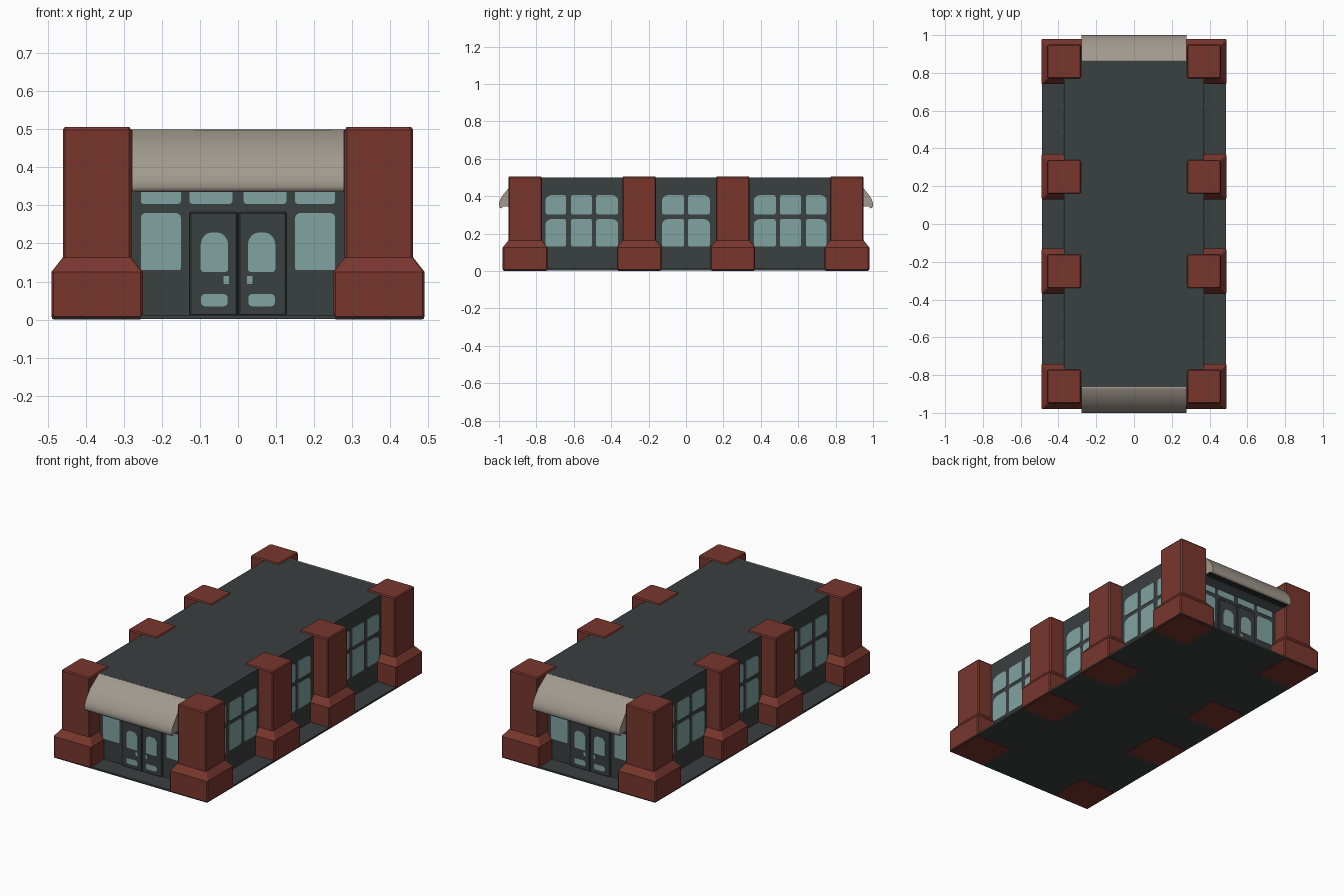
import bpy, bmesh, math
from mathutils import Vector

if "Cube" in bpy.data.objects:
    bpy.data.objects.remove(bpy.data.objects["Cube"])


def material(name, rgb):
    m = bpy.data.materials.new(name)
    m.diffuse_color = (*rgb, 1)
    m.use_nodes = True
    m.node_tree.nodes["Principled BSDF"].inputs["Base Color"].default_value = m.diffuse_color
    return m


SLATE = material("dark slate", (0.042, 0.050, 0.050))
BRICK = material("brick red", (0.190, 0.037, 0.027))
CANVAS = material("awning canvas", (0.36, 0.32, 0.27))
GLASS = material("pale glass", (0.22, 0.37, 0.355))


def finish(name, bm, *mats):
    bmesh.ops.recalc_face_normals(bm, faces=bm.faces)
    me = bpy.data.meshes.new(name)
    bm.to_mesh(me)
    bm.free()
    ob = bpy.data.objects.new(name, me)
    bpy.context.collection.objects.link(ob)
    for m in mats:
        me.materials.append(m)
    return ob


def prism(bm, pts, offset):
    """Extrude a closed outline along an offset vector."""
    f = bm.faces.new([bm.verts.new(p) for p in pts])
    ext = bmesh.ops.extrude_face_region(bm, geom=[f], use_keep_orig=True)
    new = [v for v in ext["geom"] if isinstance(v, bmesh.types.BMVert)]
    bmesh.ops.translate(bm, verts=new, vec=offset)


def box(name, lo, hi, mat, bevel=0):
    bm = bmesh.new()
    prism(bm, [(lo[0], lo[1], lo[2]), (hi[0], lo[1], lo[2]),
               (hi[0], hi[1], lo[2]), (lo[0], hi[1], lo[2])],
          Vector((0, 0, hi[2] - lo[2])))
    if bevel:
        bmesh.ops.bevel(bm, geom=bm.edges[:], offset=bevel, segments=1, affect='EDGES')
    return finish(name, bm, mat)


def pane(u0, u1, v0, v1, bottom, top_left, top_right):
    """Rounded window outline; each top corner has its own (width, height) radius."""
    corners = [(u1, v0, -1, 1, (bottom, bottom), -90), (u1, v1, -1, -1, top_right, 0),
               (u0, v1, 1, -1, top_left, 90), (u0, v0, 1, 1, (bottom, bottom), 180)]
    out = []
    for u, v, su, sv, (ru, rv), start in corners:
        for i in range(5):
            a = math.radians(start + i * 22.5)
            out.append((u + su * ru + ru * math.cos(a), v + sv * rv + rv * math.sin(a)))
    return out


# main hall and ground slab
box("ground_slab", (-0.488, -0.978, 0.002), (0.488, 0.978, 0.012), SLATE)
box("hall", (-0.37, -0.862, 0.01), (0.37, 0.862, 0.499), SLATE)

# brick pillars: square rings (z, half width) with cut corners
RINGS = [(0, 0.113), (0.008, 0.12), (0.125, 0.12), (0.163, 0.09), (0.498, 0.09), (0.505, 0.085)]
for sx in (-1, 1):
    for cy in (-0.86, -0.25, 0.25, 0.86):
        bm = bmesh.new()
        loops = []
        for z, h in RINGS:
            c = h - 0.006
            ring = [(h, -c), (h, c), (c, h), (-c, h), (-h, c), (-h, -c), (-c, -h), (c, -h)]
            loops.append([bm.verts.new((sx * 0.37 + x, cy + y, z)) for x, y in ring])
        for a, b in zip(loops, loops[1:]):
            for i in range(8):
                j = (i + 1) % 8
                bm.faces.new((a[i], a[j], b[j], b[i]))
        bm.faces.new(loops[0])
        bm.faces.new(loops[-1])
        finish("brick_pillar", bm, BRICK)

# awning cross-section: (distance from centre, height)
AWNING = [(0.858, 0.499), (0.872, 0.497), (0.948, 0.444), (0.978, 0.407), (0.992, 0.385),
          (0.999, 0.365), (1.0, 0.348), (0.995, 0.337), (0.985, 0.335), (0.98, 0.345),
          (0.858, 0.345)]

# both ends: awning, doors, shop windows
for s, end in ((1, "front"), (-1, "back")):
    bm = bmesh.new()
    prism(bm, [(-0.278, -s * d, z) for d, z in AWNING], Vector((0.556, 0, 0)))
    bmesh.ops.recalc_face_normals(bm, faces=bm.faces)
    for f in bm.faces:
        f.smooth = abs(f.normal.x) < 0.5
        f.material_index = 1 if f.normal.z < -0.98 and f.calc_area() > 0.03 else 0
    aw = finish(end + "_awning", bm, CANVAS, SLATE)
    for e in aw.data.edges:
        a, b = (aw.data.vertices[i].co for i in e.vertices)
        e.use_edge_sharp = abs(a.x - b.x) < 0.01

    glass = bmesh.new()
    for m in (-1, 1):
        # door leaf
        xs = sorted((m * 0.001, m * 0.127))
        ys = sorted((-s * 0.85, -s * 0.874))
        box(end + "_door", (xs[0], ys[0], 0.01), (xs[1], ys[1], 0.283), SLATE, 0.004)
        small = (0.006, 0.006)
        shapes = [  # outline, wall distance
            (pane(0.15, 0.255, 0.13, 0.28, 0.005, (0.015, 0.012), (0.015, 0.012)), 0.865),
            (pane(0.15, 0.255, 0.304, 0.342, 0.007, small, small), 0.865),
            (pane(0.015, 0.127, 0.304, 0.342, 0.007, small, small), 0.865),
            (pane(0.026, 0.098, 0.125, 0.229, 0.008, (0.03, 0.032), (0.03, 0.032)), 0.876),
            (pane(0.027, 0.097, 0.035, 0.067, 0.010, (0.01, 0.01), (0.01, 0.01)), 0.876),
            (pane(0.023, 0.038, 0.094, 0.115, 0.002, (0.002, 0.002), (0.002, 0.002)), 0.876),
        ]
        for outline, d in shapes:
            prism(glass, [(m * u, -s * d, v) for u, v in outline], Vector((0, s * 0.006, 0)))
    finish(end + "_glass", glass, GLASS)

# side windows: two rows of panes per bay, rounder at the outer top corners
BAYS = [[(-0.75, -0.642), (-0.615, -0.503), (-0.48, -0.364)],
        [(-0.127, -0.011), (0.011, 0.127)],
        [(0.364, 0.48), (0.503, 0.615), (0.642, 0.75)]]
for s, side in ((1, "right"), (-1, "left")):
    bm = bmesh.new()
    for bay in BAYS:
        for i, (y0, y1) in enumerate(bay):
            left = (0.045, 0.025) if i == 0 else (0.015, 0.012)
            right = (0.045, 0.025) if i == len(bay) - 1 else (0.015, 0.012)
            for v0, v1 in ((0.13, 0.279), (0.302, 0.407)):
                prism(bm, [(s * 0.373, u, v) for u, v in pane(y0, y1, v0, v1, 0.01, left, right)],
                      Vector((-s * 0.006, 0, 0)))
    finish(side + "_windows", bm, GLASS)
